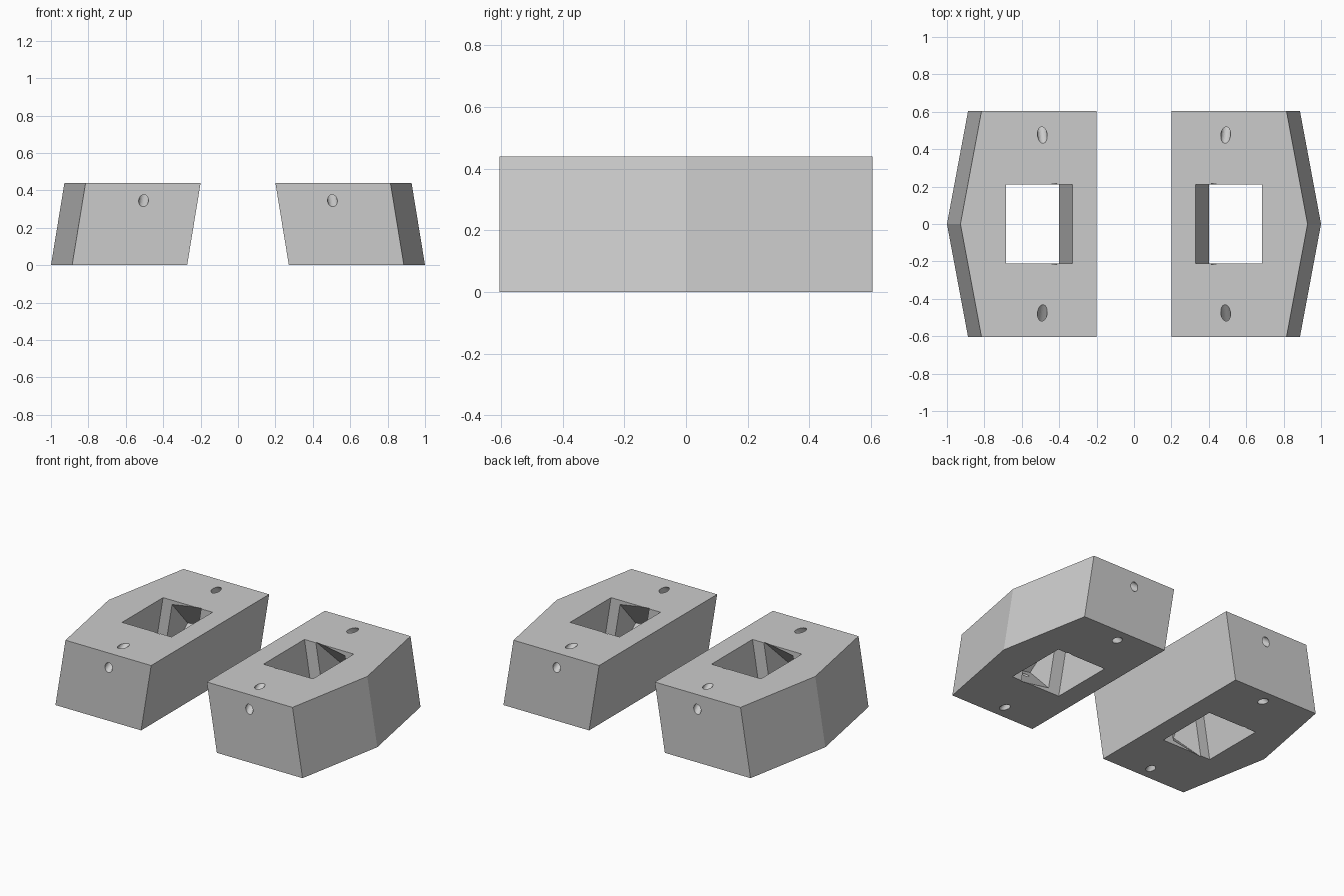
import bpy, bmesh, math
from mathutils import Vector

if "Cube" in bpy.data.objects:
    bpy.data.objects.remove(bpy.data.objects["Cube"])

H = 0.44            # block height
LEAN = -0.072 / H   # sideways lean in x per unit of height


def loft(name, ring_a, ring_b):
    """Closed solid between two matching rings of points."""
    bm = bmesh.new()
    a = [bm.verts.new(p) for p in ring_a]
    b = [bm.verts.new(p) for p in ring_b]
    n = len(a)
    bm.faces.new(a[::-1])
    bm.faces.new(b)
    for i in range(n):
        j = (i + 1) % n
        bm.faces.new((a[i], a[j], b[j], b[i]))
    bmesh.ops.recalc_face_normals(bm, faces=bm.faces)
    mesh = bpy.data.meshes.new(name)
    bm.to_mesh(mesh)
    bm.free()
    obj = bpy.data.objects.new(name, mesh)
    bpy.context.collection.objects.link(obj)
    return obj


def leaning(name, outline, z0, z1):
    """Extrude an outline given at z = 0 along the leaning axis."""
    return loft(name, *[[(x + LEAN * z, y, z) for x, y in outline] for z in (z0, z1)])


def tunnel(name, p, q, radius, sides=24):
    """Round cutter through p and q, extended past p only (q keeps its own reach)."""
    p, q = Vector(p), Vector(q)
    d = (q - p).normalized()
    u = d.cross(Vector((1, 0, 0))).normalized()
    v = d.cross(u)
    ring = [radius * (math.cos(t) * u + math.sin(t) * v)
            for t in (2 * math.pi * i / sides for i in range(sides))]
    return loft(name, [p - d * 0.08 + r for r in ring], [q + d * 0.08 + r for r in ring])


# Leaning block with a shallow point on its outer side
block = leaning("block_right", [(0.272, -0.605), (0.887, -0.605), (1.0, 0),
                                (0.887, 0.605), (0.272, 0.605)], 0, H)

# Rectangular window through the block
cutters = [leaning("window_cutter", [(0.402, -0.21), (0.757, -0.21),
                                     (0.757, 0.21), (0.402, 0.21)], -0.3, 0.8)]

# Diamond-shaped pocket that bites into both end walls of the window
R = 0.42
rings = [[(cx + LEAN * dz, dy, cz + dz) for dy, dz in ((R, 0), (0, R), (-R, 0), (0, -R))]
         for cx, cz in ((0.445, 0.2375), (0.655, 0.2025))]
cutters.append(loft("pocket_cutter", *rings))

# Slanted pin holes: end face to top, and underside to pocket
for s in (-1, 1):
    cutters.append(tunnel("top_pin_cutter", (0.505, s * 0.605, 0.345),
                          (0.49, s * 0.475, H), 0.026))
    cutters.append(tunnel("bottom_pin_cutter", (0.56, s * 0.515, 0),
                          (0.54, s * 0.37, 0.145), 0.026))

for c in cutters:
    c.hide_render = True
    mod = block.modifiers.new(c.name, 'BOOLEAN')
    mod.operation = 'DIFFERENCE'
    mod.solver = 'EXACT'
    mod.object = c

# Bake the cuts, then drop the cutters
dg = bpy.context.evaluated_depsgraph_get()
dg.update()
baked = bpy.data.meshes.new_from_object(block.evaluated_get(dg))
block.modifiers.clear()
block.data = baked
for c in cutters:
    bpy.data.objects.remove(c)

# Mirrored twin
twin = baked.copy()
bm = bmesh.new()
bm.from_mesh(twin)
for v in bm.verts:
    v.co.x = -v.co.x
bmesh.ops.reverse_faces(bm, faces=bm.faces)
bm.to_mesh(twin)
bm.free()
bpy.context.collection.objects.link(bpy.data.objects.new("block_left", twin))
